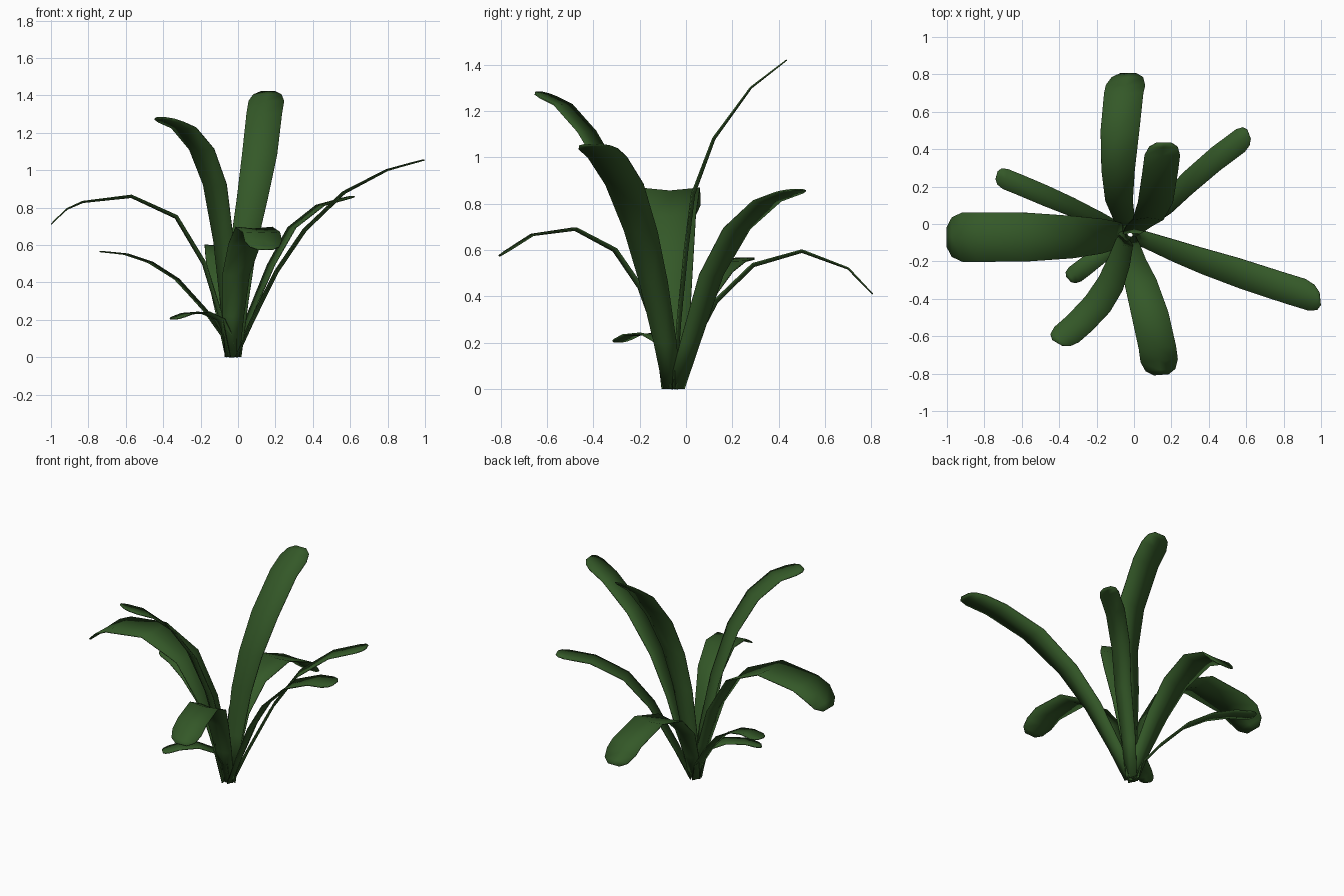
import bpy, bmesh
from mathutils import Vector

green = bpy.data.materials.new("leaf green")
green.diffuse_color = (0.034, 0.098, 0.021, 1)


def make_leaf(name, width, across, path, base=0.075):
    """Strap leaf: follows path, widens from the base, rounded tip."""
    pts = [Vector(p) for p in path]
    side = Vector((across[0], across[1], 0)).normalized()
    lens = [0.0]
    for a, b in zip(pts, pts[1:]):
        lens.append(lens[-1] + (b - a).length)
    total = lens[-1]

    def at(s):
        for i in range(len(pts) - 1):
            if s <= lens[i + 1] + 1e-6:
                return pts[i].lerp(pts[i + 1], (s - lens[i]) / (lens[i + 1] - lens[i]))
        return pts[-1]

    # stations: path points plus extra rows that round off the tip
    tip = [(0.45, 1.0), (0.15, 0.8), (0.0, 0.4)]
    rows = [s for s in lens if s < total - 0.5 * width]
    rows = [(s, 1.0) for s in rows] + [(total - d * width, f) for d, f in tip]
    bm = bmesh.new()
    strips = []
    for s, f in rows:
        t = s / total
        grow = min(1, t / 0.72)
        half = 0.5 * f * (base + (width - base) * grow ** 0.85)
        c = at(s)
        tan = (at(min(total, s + 0.03)) - at(max(0, s - 0.03))).normalized()
        nrm = tan.cross(side).normalized()
        if nrm.z < 0:
            nrm = -nrm
        fold = 0.16 * half * (1 - t)           # gentle crease, fading to the tip
        strips.append([bm.verts.new(c - side * half + nrm * fold),
                       bm.verts.new(c - nrm * fold),
                       bm.verts.new(c + side * half + nrm * fold)])
    for a, b in zip(strips, strips[1:]):
        for k in range(2):
            bm.faces.new((a[k], a[k + 1], b[k + 1], b[k]))
    bmesh.ops.recalc_face_normals(bm, faces=bm.faces)
    for v in bm.verts:
        v.co.z = max(v.co.z, 0.0)
    for f in bm.faces:
        f.smooth = True
    me = bpy.data.meshes.new(name)
    bm.to_mesh(me)
    bm.free()
    me.materials.append(green)
    ob = bpy.data.objects.new(name, me)
    bpy.context.collection.objects.link(ob)
    mod = ob.modifiers.new("thickness", "SOLIDIFY")
    mod.thickness = 0.006
    mod.offset = 0


# leaves going round the plant: width, crosswise direction, centre line
make_leaf("back_leaf", 0.21, (1, 0), [
    (-0.03, -0.04, 0), (-0.05, 0.02, 0.17), (-0.08, 0.13, 0.38), (-0.085, 0.29, 0.535),
    (-0.075, 0.5, 0.595), (-0.055, 0.7, 0.52), (-0.03, 0.805, 0.41)])
make_leaf("tall_back_leaf", 0.19, (1, 0), [
    (-0.02, -0.05, 0), (0.0, -0.03, 0.3), (0.03, 0.0, 0.6), (0.075, 0.03, 0.84),
    (0.115, 0.12, 1.08), (0.14, 0.28, 1.3), (0.16, 0.435, 1.42)])
make_leaf("back_right_leaf", 0.13, (-0.35, 0.94), [
    (-0.01, -0.04, 0), (0.06, 0.02, 0.2), (0.18, 0.11, 0.49), (0.29, 0.22, 0.69),
    (0.44, 0.35, 0.81), (0.615, 0.48, 0.86)])
make_leaf("right_leaf", 0.17, (-0.1, 1), [
    (-0.01, -0.06, 0), (0.08, -0.09, 0.2), (0.21, -0.14, 0.46), (0.36, -0.195, 0.68),
    (0.57, -0.265, 0.88), (0.8, -0.34, 1.0), (0.995, -0.4, 1.055)])
make_leaf("front_leaf", 0.2, (1, 0.08), [
    (-0.03, -0.07, 0), (-0.025, -0.12, 0.22), (-0.01, -0.2, 0.44), (0.035, -0.31, 0.6),
    (0.085, -0.48, 0.69), (0.125, -0.66, 0.665), (0.145, -0.805, 0.575)])
make_leaf("tall_front_left_leaf", 0.155, (0.84, -0.5), [
    (-0.04, -0.07, 0), (-0.055, -0.11, 0.3), (-0.08, -0.2, 0.62), (-0.125, -0.32, 0.92),
    (-0.195, -0.43, 1.11), (-0.29, -0.53, 1.225), (-0.41, -0.635, 1.28)])
make_leaf("left_leaf", 0.265, (0, 1), [
    (-0.05, -0.055, 0), (-0.1, -0.06, 0.24), (-0.18, -0.065, 0.5), (-0.33, -0.07, 0.75),
    (-0.57, -0.07, 0.86), (-0.83, -0.07, 0.83), (-0.92, -0.07, 0.79), (-1.0, -0.07, 0.71)],
    base=0.1)
make_leaf("back_left_leaf", 0.11, (0.25, 0.97), [
    (-0.04, -0.05, 0), (-0.08, -0.03, 0.11), (-0.18, 0.02, 0.25), (-0.33, 0.09, 0.415),
    (-0.47, 0.15, 0.505), (-0.6, 0.205, 0.55), (-0.735, 0.26, 0.565)], base=0.06)
make_leaf("small_front_left_leaf", 0.1, (0.66, -0.75), [
    (-0.03, -0.06, 0), (-0.055, -0.075, 0.11), (-0.1, -0.105, 0.2), (-0.18, -0.165, 0.238),
    (-0.27, -0.235, 0.232), (-0.35, -0.295, 0.203)], base=0.06)
